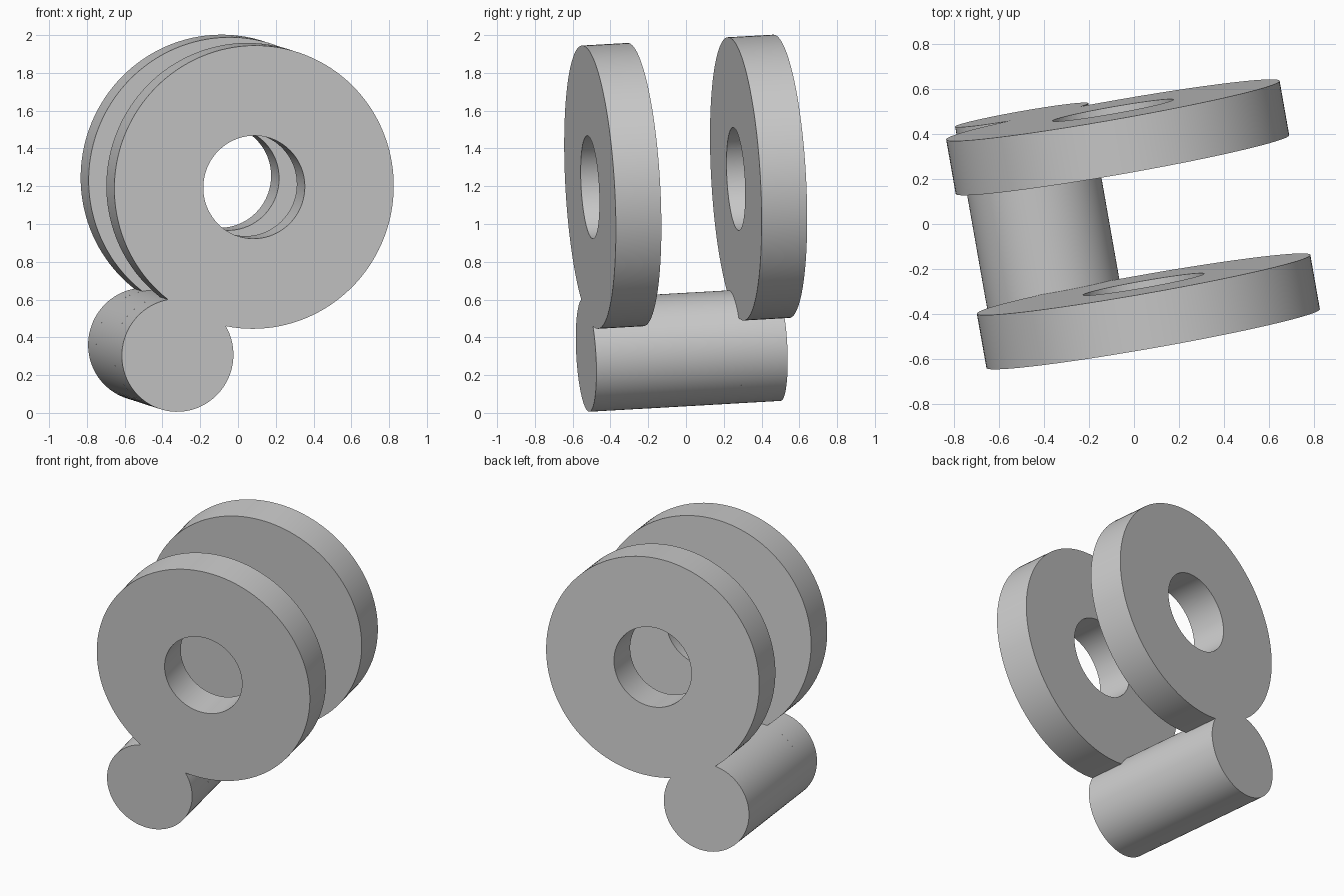
import bpy, bmesh
from math import acos, atan2, cos, sin, pi, radians, hypot
from mathutils import Matrix, Vector

cube = bpy.data.objects.get("Cube")
if cube:
    bpy.data.objects.remove(cube, do_unlink=True)

DISC_R, HOLE_R, POST_R = 0.751, 0.273, 0.3
THICK, LENGTH = 0.245, 1.03
POST = Vector((-0.402, -0.891))          # post axis relative to disc axis

grey = bpy.data.materials.new("plain grey")
grey.use_nodes = True
grey.diffuse_color = (0.6, 0.6, 0.6, 1)
grey.node_tree.nodes["Principled BSDF"].inputs["Base Color"].default_value = (0.6, 0.6, 0.6, 1)

# Tilted frame: local x across the discs, local z along the axis to the front
yaw, tilt = radians(10), radians(3.2)
back = Vector((-sin(yaw) * cos(tilt), cos(yaw) * cos(tilt), sin(tilt)))
across = Vector((cos(yaw), sin(yaw), 0))
up = across.cross(back)
frame = Matrix((across, up, -back)).transposed().to_4x4()
frame.translation = (0.085, -0.508, 1.195)


def arc(centre, radius, start, end, count):
    return [(centre[0] + radius * cos(start + (end - start) * i / count),
             centre[1] + radius * sin(start + (end - start) * i / count))
            for i in range(count)]


def add_loop(bm, points, depth):
    verts = [bm.verts.new((x, y, -depth)) for x, y in points]
    return [bm.edges.new((v, verts[(i + 1) % len(verts)])) for i, v in enumerate(verts)]


def sweep(name, loops, start, end, filled):
    bm = bmesh.new()
    edges = [e for points in loops for e in add_loop(bm, points, start)]
    if filled:
        bmesh.ops.triangle_fill(bm, edges=edges, use_beauty=True, normal=(0, 0, 1))
        out = bmesh.ops.extrude_face_region(bm, geom=bm.faces[:], use_keep_orig=True)
    else:
        out = bmesh.ops.extrude_edge_only(bm, edges=edges)
    moved = [g for g in out["geom"] if isinstance(g, bmesh.types.BMVert)]
    bmesh.ops.translate(bm, verts=moved, vec=(0, 0, start - end))
    bmesh.ops.recalc_face_normals(bm, faces=bm.faces[:])
    mesh = bpy.data.meshes.new(name)
    bm.to_mesh(mesh)
    bm.free()
    mesh.materials.append(grey)
    obj = bpy.data.objects.new(name, mesh)
    bpy.context.collection.objects.link(obj)
    obj.matrix_world = frame
    bpy.ops.object.select_all(action="DESELECT")
    obj.select_set(True)
    bpy.context.view_layer.objects.active = obj
    bpy.ops.object.shade_smooth_by_angle(angle=radians(30))


# Plate outline: large disc merged with the round post end
gap = hypot(*POST)
phi = atan2(POST.y, POST.x)
a = acos((gap**2 + DISC_R**2 - POST_R**2) / (2 * gap * DISC_R))
b = acos((gap**2 + POST_R**2 - DISC_R**2) / (2 * gap * POST_R))
outline = (arc((0, 0), DISC_R, phi + a, phi + 2 * pi - a, 120)
           + arc(POST, POST_R, phi + pi + b, phi + 3 * pi - b, 64))
hole = arc((0, 0), HOLE_R, 0, 2 * pi, 80)

# Two holed discs joined by the post
sweep("front_disc", [outline, hole], 0, THICK, True)
sweep("back_disc", [outline, hole], LENGTH - THICK, LENGTH, True)
sweep("post", [arc(POST, POST_R, 0, 2 * pi, 80)], THICK, LENGTH - THICK, False)

# An open tube has no inside to judge by, so point its faces outward
mesh = bpy.data.objects["post"].data
face = mesh.polygons[0]
if face.normal.xy.dot(face.center.xy - POST) < 0:
    mesh.flip_normals()
